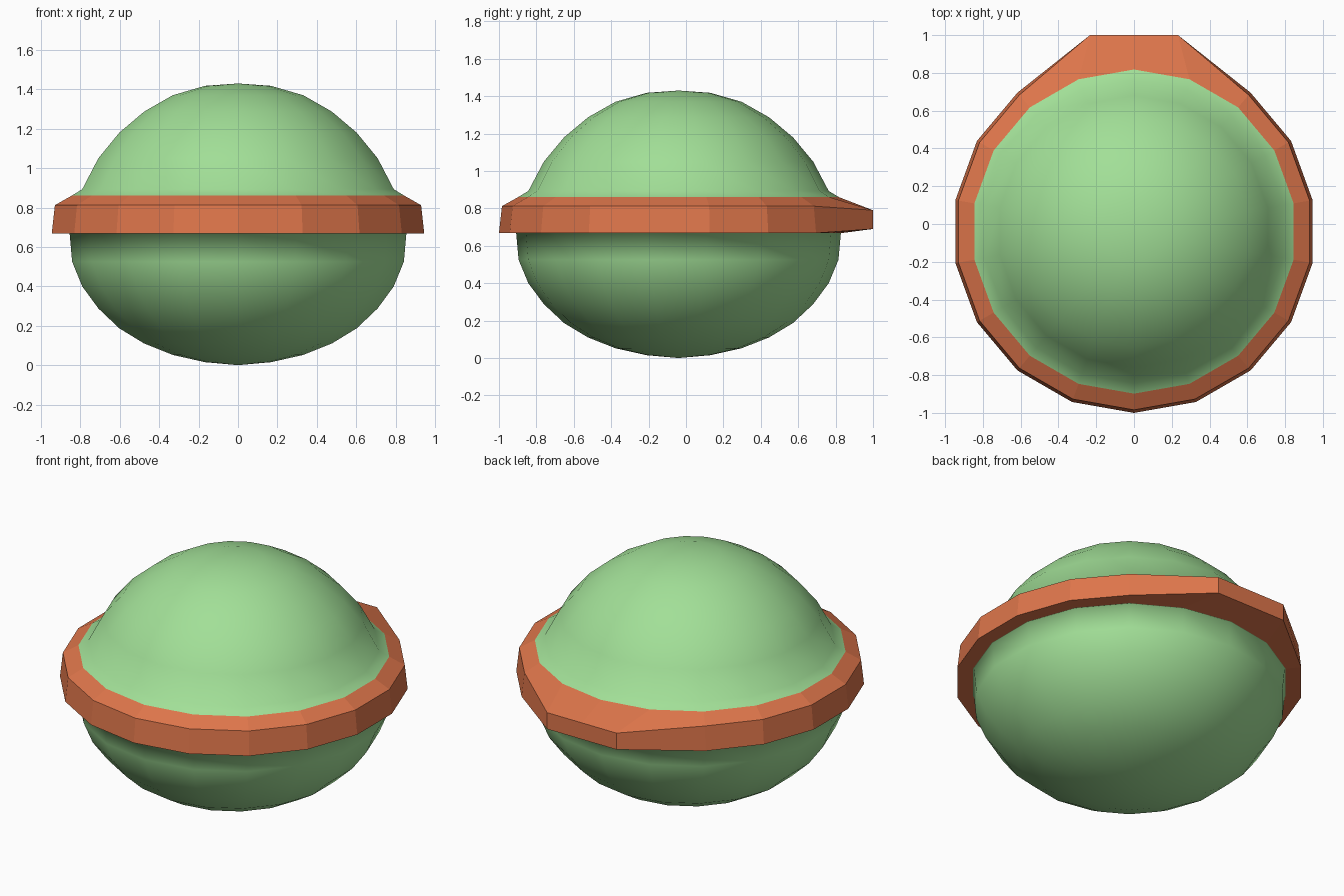
import bpy, bmesh
from math import sin, cos, pi

if "Cube" in bpy.data.objects:
    bpy.data.objects.remove(bpy.data.objects["Cube"])

SEG = 18
CY = -0.04


def material(name, rgb):
    m = bpy.data.materials.new(name)
    m.diffuse_color = (*rgb, 1)
    m.use_nodes = True
    m.node_tree.nodes["Principled BSDF"].inputs["Base Color"].default_value = m.diffuse_color
    return m


# Profile rows (radius, height) from the top pole to the bottom pole
dome = [(0.17, 1.418), (0.337, 1.37), (0.484, 1.287), (0.612, 1.18), (0.72, 1.05), (0.803, 0.893)]
rim = [(0.858, 0.86), (0.944, 0.812), (0.96, 0.668), (0.873, 0.668)]
bowl = [(0.868, 0.668), (0.855, 0.525), (0.803, 0.40), (0.72, 0.288), (0.612, 0.187),
        (0.484, 0.11), (0.337, 0.052), (0.17, 0.015)]
profile = dome + rim + bowl
RIM_START = len(dome)
OUT_TOP, OUT_BOT = RIM_START + 1, RIM_START + 2

bm = bmesh.new()
rows = []
for i, (r, z) in enumerate(profile):
    row = []
    for k in range(SEG):
        a = 2 * pi * k / SEG - pi / 2
        x, y, h = r * cos(a), CY + r * sin(a), z
        # Rim is pulled out to a flat tab at the back
        if i in (OUT_TOP, OUT_BOT) and abs(k - SEG // 2) <= 1:
            x, y = 0.233 * (SEG // 2 - k), 1.0
            h = 0.79 if i == OUT_TOP else 0.69
        row.append(bm.verts.new((x, y, h)))
    rows.append(row)
top = bm.verts.new((0, CY, 1.43))
bottom = bm.verts.new((0, CY, 0))

# Skin the rows: smooth green shell, flat orange rim
for k in range(SEG):
    n = (k + 1) % SEG
    bm.faces.new((top, rows[0][k], rows[0][n])).smooth = True
    bm.faces.new((bottom, rows[-1][n], rows[-1][k])).smooth = True
    for i in range(len(rows) - 1):
        f = bm.faces.new((rows[i][k], rows[i + 1][k], rows[i + 1][n], rows[i][n]))
        is_rim = RIM_START <= i < RIM_START + 3
        f.smooth = not is_rim
        f.material_index = int(is_rim)
bmesh.ops.recalc_face_normals(bm, faces=bm.faces)

me = bpy.data.meshes.new("rimmed_shell")
bm.to_mesh(me)
bm.free()
me.materials.append(material("shell_green", (0.36, 0.74, 0.31)))
me.materials.append(material("rim_orange", (0.73, 0.18, 0.07)))
bpy.context.collection.objects.link(bpy.data.objects.new("rimmed_shell", me))
